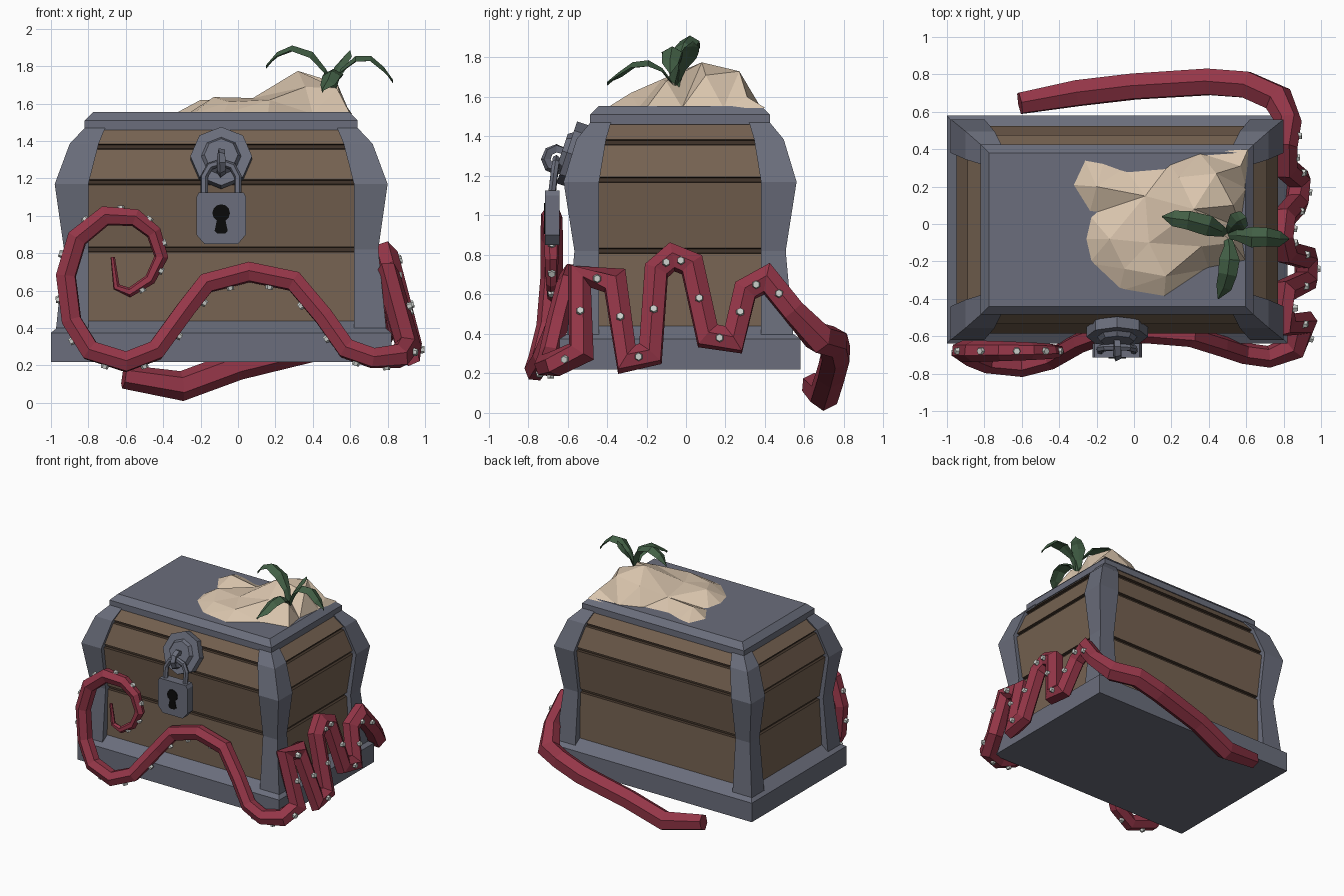
import bpy, bmesh, math
from mathutils import Vector, Matrix
from mathutils.geometry import delaunay_2d_cdt

if "Cube" in bpy.data.objects:
    bpy.data.objects.remove(bpy.data.objects["Cube"])

CX, CY = -0.09, -0.03


def mat(name, r, g, b):
    m = bpy.data.materials.new(name)
    m.diffuse_color = (r, g, b, 1)
    m.use_nodes = True
    m.node_tree.nodes["Principled BSDF"].inputs["Base Color"].default_value = m.diffuse_color
    return m


WOOD = mat("brown wood", 0.18, 0.122, 0.082)
DARK = mat("dark wood", 0.055, 0.036, 0.024)
METAL = mat("grey metal", 0.145, 0.155, 0.2)
RED = mat("tentacle red", 0.3, 0.037, 0.065)
PALE = mat("pale sucker", 0.6, 0.63, 0.6)
SAND = mat("sand", 0.7, 0.56, 0.42)
GREEN = mat("leaf green", 0.055, 0.115, 0.06)
BLACK = mat("keyhole black", 0.003, 0.003, 0.003)


def finish(name, bm, *mats, recalc=True):
    if recalc:
        bmesh.ops.recalc_face_normals(bm, faces=bm.faces[:])
    me = bpy.data.meshes.new(name)
    bm.to_mesh(me)
    bm.free()
    for m in mats:
        me.materials.append(m)
    ob = bpy.data.objects.new(name, me)
    bpy.context.collection.objects.link(ob)
    return ob


def loft(bm, rings):
    """Skin a list of point rings and cap both ends."""
    vs = [[bm.verts.new(p) for p in r] for r in rings]
    n = len(vs[0])
    for a, b in zip(vs, vs[1:]):
        for i in range(n):
            bm.faces.new((a[i], a[(i + 1) % n], b[(i + 1) % n], b[i]))
    bm.faces.new(vs[0])
    bm.faces.new(vs[-1])


def rect(x0, x1, y0, y1, z):
    return [(CX + x, CY + y, z) for x, y in ((x0, y0), (x1, y0), (x1, y1), (x0, y1))]


def box_loft(name, sections, *mats):
    bm = bmesh.new()
    loft(bm, [rect(-hx, hx, -hy, hy, z) for hx, hy, z in sections])
    return finish(name, bm, *mats)


def tube(name, pts, radii, sides, m):
    """Faceted tube with mitred bends."""
    pts = [Vector(p) for p in pts]
    rings, side = [], None
    for i, p in enumerate(pts):
        d1 = (p - pts[max(i - 1, 0)]).normalized()
        d2 = (pts[min(i + 1, len(pts) - 1)] - p).normalized()
        t = (d1 + d2).normalized()
        if side is None:
            side = t.orthogonal()
        side = (side - t * side.dot(t)).normalized()
        up = t.cross(side)
        bend = (d2 - d1).normalized() if 0 < i < len(pts) - 1 else Vector()
        stretch = min(1 / max((d1 + d2).length / 2, 0.1), 1.35) - 1 if bend.length else 0
        ring = []
        for k in range(sides):
            a = math.tau * k / sides
            o = (side * math.cos(a) + up * math.sin(a)) * radii[i]
            ring.append(p + o + bend * bend.dot(o) * stretch)
        rings.append(ring)
    bm = bmesh.new()
    loft(bm, rings)
    return finish(name, bm, m)


def disc(bm, c, normal, r, depth, sides, r2=None):
    q = Vector(normal).to_track_quat('Z', 'Y').to_matrix().to_4x4()
    bmesh.ops.create_cone(bm, cap_ends=True, segments=sides, radius1=r,
                          radius2=r if r2 is None else r2, depth=depth,
                          matrix=Matrix.Translation(c) @ q)


def prism(name, outline, y0, y1, m):
    bm = bmesh.new()
    loft(bm, [[(CX + x, y, z) for x, z in outline] for y in (y0, y1)])
    return finish(name, bm, m)


# Chest base and lid
box_loft("base", [(.91, .61, .22), (.91, .61, .375), (.82, .5, .447)], METAL)
box_loft("lid", [(.73, .455, 1.46), (.73, .455, 1.51), (.685, .41, 1.555)], METAL)

# Plank body with dark grooves
prof = [(.83, .515, .4), (.805, .505, .82), (.86, .555, 1.18), (.80, .505, 1.37), (.71, .44, 1.47)]
secs, grooves = [prof[0]], (0.82, 1.18, 1.37)
for hx, hy, z in prof[1:-1]:
    secs += [(hx, hy, z - .014), (hx - .02, hy - .02, z - .01),
             (hx - .02, hy - .02, z + .01), (hx, hy, z + .014)]
secs.append(prof[-1])
body = box_loft("plank_body", secs, WOOD, DARK)
for f in body.data.polygons:
    if any(abs(f.center.z - g) < .0145 for g in grooves):
        f.material_index = 1

# Four curved corner posts: outer x, outer y, inner x, inner y, z
post = [(.885, .575, .71, .41, .375), (.84, .535, .71, .41, .82), (.89, .59, .71, .41, 1.17),
        (.81, .525, .655, .375, 1.385), (.73, .455, .62, .35, 1.47)]
for sx, nx in ((-1, "left"), (1, "right")):
    for sy, ny in ((-1, "front"), (1, "back")):
        bm = bmesh.new()
        loft(bm, [rect(sx * ix, sx * ox, sy * iy, sy * oy, z) for ox, oy, ix, iy, z in post])
        finish(f"{ny}_{nx}_post", bm, METAL)

# Hasp plate, ring and padlock
bm = bmesh.new()
n = Vector((0, -math.cos(.32), math.sin(.32)))
c = Vector((CX, -.575, 1.31))
disc(bm, c, n, .165, .06, 8)
disc(bm, c + n * .04, n, .11, .03, 8, .09)
finish("hasp_plate", bm, METAL)
ring = [(CX, -.655 + .055 * math.cos(a), 1.285 + .055 * math.sin(a))
        for a in [math.tau * k / 8 for k in range(9)]]
tube("hasp_ring", ring, [.024] * 9, 4, METAL)
prism("padlock", [(-.12, 1.125), (.12, 1.125), (.133, 1.1), (.133, .9), (.09, .85), (-.09, .85),
                  (-.133, .9), (-.133, 1.1)], -.715, -.64, METAL)
shackle = [(-.09, 1.1), (-.09, 1.21), (-.06, 1.265), (0, 1.285), (.06, 1.265), (.09, 1.21), (.09, 1.1)]
tube("shackle", [(CX + x, -.68 + (z - 1.1) * .12, z) for x, z in shackle], [.02] * 7, 6, METAL)
hole = [(.047 * math.sin(a), 1.015 + .047 * math.cos(a))
        for a in [math.radians(d) for d in range(-150, 151, 30)]]
prism("keyhole", hole + [(.035, .92), (.02, .905), (-.02, .905), (-.035, .92)], -.72, -.714, BLACK)

# Tentacle: front spiral and arch (x, y, z)
front = [(-.67, -.68, .78), (-.65, -.68, .62), (-.58, -.68, .59), (-.47, -.68, .66), (-.41, -.68, .78),
         (-.45, -.68, .91), (-.55, -.68, .99), (-.71, -.68, 1.0), (-.86, -.68, .88), (-.92, -.68, .68),
         (-.89, -.7, .44), (-.79, -.74, .28), (-.6, -.76, .22), (-.44, -.72, .28), (-.28, -.63, .5),
         (-.17, -.59, .64), (.06, -.58, .7), (.3, -.6, .65), (.46, -.65, .46), (.58, -.69, .29),
         (.72, -.71, .24)]
# side waves, then the back stretch
side = [(.86, -.66, .25), (.91, -.53, .31), (.80, -.54, .69), (.80, -.36, .67), (.92, -.30, .27),
        (.92, -.18, .30), (.81, -.15, .72), (.79, -.07, .79), (.80, .03, .75), (.87, .11, .39),
        (.88, .24, .37), (.81, .3, .62), (.81, .41, .68), (.83, .54, .52)]
back = [(.77, .67, .38), (.6, .745, .36), (.4, .76, .3), (0, .735, .2), (-.3, .7, .09), (-.61, .645, .14)]
path = front + side + back
radii = [min(.012 + i * .006, .058) for i in range(len(front))]
radii += [.066] * len(side) + [.08, .08, .08, .078, .078, .064]
tube("tentacle", path, radii, 6, RED)

# Suckers along the outer side of the tentacle
bm = bmesh.new()
for i in range(2, len(front) + len(side) - 1):
    a, b = Vector(path[i]), Vector(path[i + 1])
    t = (b - a).normalized()
    d = t.cross(Vector((0, -1, 0))) if i < len(front) else Vector((1, 0, 0))
    d = (d - t * d.dot(t)).normalized()
    disc(bm, (a + b) / 2 + d * radii[i] * .95, d, .024, .03, 6, .018)
finish("suckers", bm, PALE)

# Sand heap: outline on the lid plus inner peaks
edge = [(-.35, .32), (-.27, .36), (-.16, .34), (-.05, .30), (.19, .32), (.35, .38), (.61, .4), (.6, .19),
        (.57, -.02), (.6, -.2), (.4, -.24), (.16, -.4), (-.08, -.36), (-.24, -.21), (-.36, -.21),
        (-.27, -.08), (-.24, .05), (-.34, .21)]
peaks = [(-.2, .2, 1.62), (-.13, -.08, 1.635), (-.05, -.24, 1.61), (.06, .15, 1.61), (.08, -.1, 1.63),
         (.32, .08, 1.775), (.24, .25, 1.69), (.44, .27, 1.73), (.53, .1, 1.71), (.53, -.1, 1.68),
         (.17, -.28, 1.62), (.36, -.12, 1.69), (.57, .31, 1.6)]
heights = [1.545] * len(edge) + [p[2] for p in peaks]
out = delaunay_2d_cdt([Vector(p[:2]) for p in edge + peaks], [], [list(range(len(edge)))][::1], 1, 1e-5)
bm = bmesh.new()
vs = [bm.verts.new((v.x, v.y, heights[o[0]] if o else 1.55)) for v, o in zip(out[0], out[3])]
for f in out[2]:
    face = bm.faces.new([vs[i] for i in f])
    face.normal_update()
    if face.normal.z < 0:
        face.normal_flip()
finish("sand_heap", bm, SAND, recalc=False)

# Arching leaves with a folded midrib
leaves = [[(.5, -.05, 1.66), (.47, -.04, 1.78), (.4, -.01, 1.87), (.29, .02, 1.905), (.21, .03, 1.87), (.15, .04, 1.80)],
          [(.5, -.06, 1.66), (.55, -.06, 1.78), (.63, -.07, 1.85), (.71, -.07, 1.85), (.78, -.08, 1.79), (.83, -.08, 1.72)],
          [(.5, -.06, 1.66), (.51, -.12, 1.74), (.51, -.19, 1.78), (.5, -.27, 1.77), (.48, -.34, 1.72), (.45, -.4, 1.67)],
          [(.5, -.05, 1.66), (.52, -.02, 1.75), (.55, .01, 1.82), (.57, .02, 1.85), (.59, .03, 1.87), (.6, .035, 1.88)]]
widths = [.018, .03, .055, .05, .042, .003]
for k, leaf in enumerate(leaves):
    bm = bmesh.new()
    rings = []
    for i, p in enumerate(map(Vector, leaf)):
        t = Vector(leaf[min(i + 1, 5)]) - Vector(leaf[max(i - 1, 0)])
        s = Vector((-t.y, t.x, 0)).normalized() * widths[i]
        drop = Vector((0, 0, widths[i] * .45))
        rings.append([p + s - drop, p + Vector((0, 0, .006)), p - s - drop, p - Vector((0, 0, .014))])
    loft(bm, rings)
    finish(f"leaf_{k + 1}", bm, GREEN)
